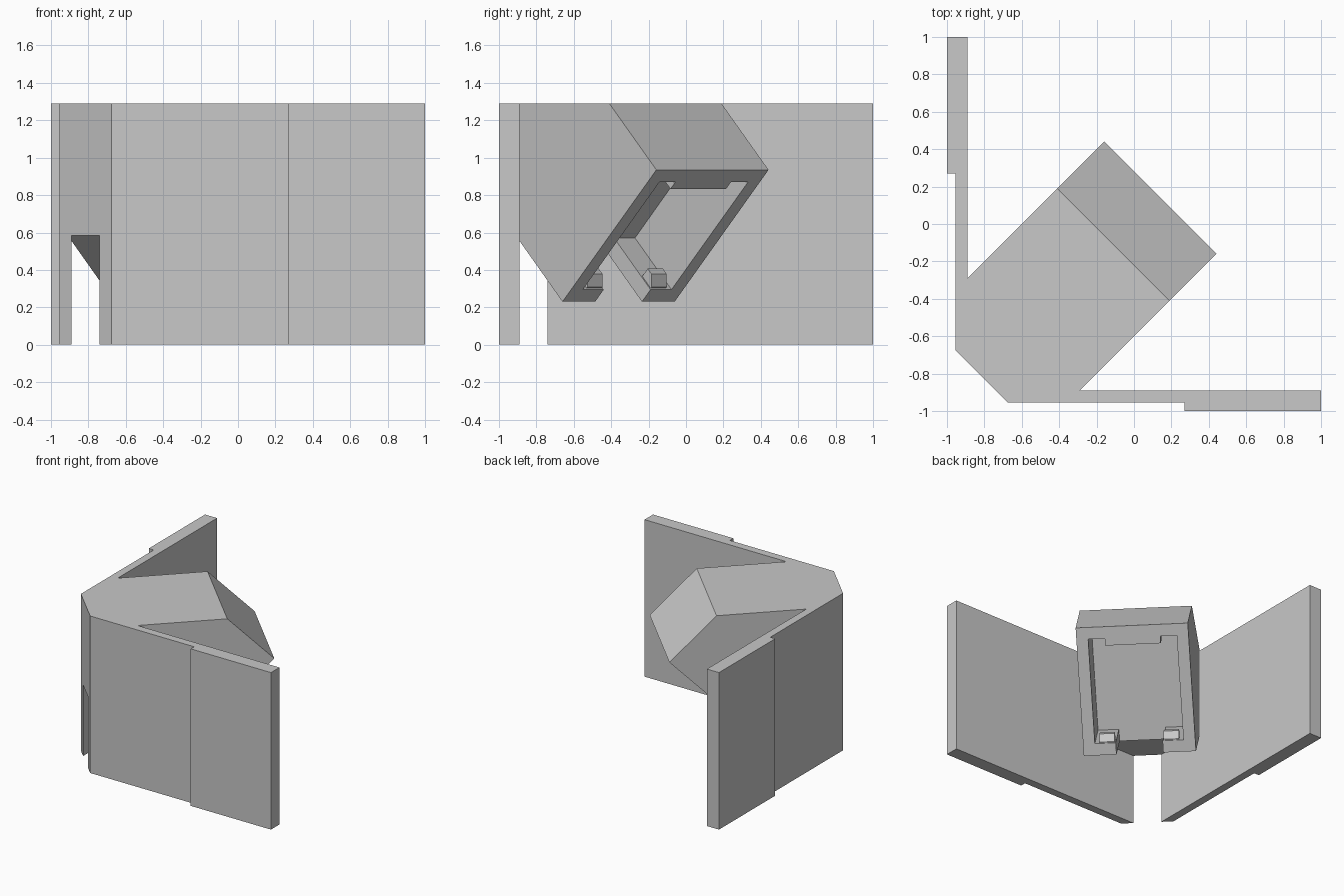
import bpy, bmesh
from mathutils import Vector

cube = bpy.data.objects.get("Cube")
if cube:
    bpy.data.objects.remove(cube, do_unlink=True)

R = 0.5 ** 0.5
HEIGHT = 1.29
CHAMFER = -1.153   # diagonal position of the cut corner
HALF = 0.424       # half width of the housing

grey = bpy.data.materials.new("plain grey")
grey.use_nodes = True
grey.diffuse_color = (0.58, 0.58, 0.58, 1)
grey.node_tree.nodes["Principled BSDF"].inputs["Base Color"].default_value = grey.diffuse_color


def prism(name, start, end, clips=()):
    """Solid between two matching outlines, optionally clipped by planes."""
    bm = bmesh.new()
    a = [bm.verts.new(p) for p in start]
    b = [bm.verts.new(p) for p in end]
    bm.faces.new(a)
    bm.faces.new(b)
    for i in range(len(a)):
        j = (i + 1) % len(a)
        bm.faces.new((a[i], a[j], b[j], b[i]))
    for point, normal in clips:
        geom = bm.verts[:] + bm.edges[:] + bm.faces[:]
        cut = bmesh.ops.bisect_plane(bm, geom=geom, plane_co=point, plane_no=normal, clear_outer=True)
        edges = [g for g in cut["geom_cut"] if isinstance(g, bmesh.types.BMEdge)]
        bmesh.ops.contextual_create(bm, geom=edges)
    bmesh.ops.recalc_face_normals(bm, faces=bm.faces)
    mesh = bpy.data.meshes.new(name)
    bm.to_mesh(mesh)
    bm.free()
    mesh.materials.append(grey)
    obj = bpy.data.objects.new(name, mesh)
    bpy.context.collection.objects.link(obj)
    return obj


def diagonal(s, e, z):
    """Point from distance along the corner diagonal, sideways offset and height."""
    return Vector(((s + e) * R, (s - e) * R, z))


def across(name, profile, e0, e1, clips=()):
    return prism(name, [diagonal(s, e0, z) for s, z in profile],
                 [diagonal(s, e1, z) for s, z in profile], clips)


def tilted(points):
    """Distance up the tilted opening and depth behind it, to diagonal and height."""
    return [(-0.51 + (u - w) * R, 0.23 + (u + w) * R) for u, w in points]


def block(name, u0, u1, w0, w1, e0, e1):
    return across(name, tilted([(u0, w0), (u1, w0), (u1, w1), (u0, w1)]), e0, e1)


def boolean(target, tool, operation):
    tool.hide_render = True
    mod = target.modifiers.new(operation, "BOOLEAN")
    mod.operation = operation
    mod.solver = "EXACT"
    mod.object = tool
    graph = bpy.context.evaluated_depsgraph_get()
    mesh = bpy.data.meshes.new_from_object(target.evaluated_get(graph))
    target.modifiers.clear()
    target.data = mesh
    bpy.data.objects.remove(tool, do_unlink=True)


# Two side panels meeting at the open, cut corner
plan = [(-0.675, -0.955), (0.27, -0.955), (0.27, -1), (1, -1), (1, -0.89), (-0.74, -0.89)]
for name, swap in (("front_panel", False), ("side_panel", True)):
    outline = [(y, x) if swap else (x, y) for x, y in plan]
    prism(name, [(x, y, 0) for x, y in outline], [(x, y, HEIGHT) for x, y in outline])

# Tilted housing, trimmed where it runs into the panels
side = [(-0.156, HEIGHT), (0.2, 0.935), (-0.51, 0.23), (-0.865, 0.585),
        (CHAMFER, 0.585), (CHAMFER, HEIGHT)]
trim = [((-0.9, 0, 0), (-1, 0, 0)), ((0, -0.9, 0), (0, -1, 0))]
housing = across("housing", side, -HALF, HALF, trim)

# Recess and the notch through its lower wall
boolean(housing, block("recess_cutter", 0.092, 0.908, -0.1, 0.39, -0.335, 0.335), "DIFFERENCE")
boolean(housing, block("notch_cutter", -0.1, 0.2, -0.1, 0.39, -0.177, 0.177), "DIFFERENCE")

# Retaining lip along the upper edge of the recess
block("upper_lip", 0.852, 0.915, 0, 0.1, -0.21, 0.21)

# Two wedge hooks on the lower edge
hook = tilted([(0.085, 0.01), (0.1, 0.01), (0.15, 0.06), (0.15, 0.1), (0.085, 0.1)])
for name, sign in (("left_hook", 1), ("right_hook", -1)):
    across(name, hook, sign * 0.185, sign * 0.3)
